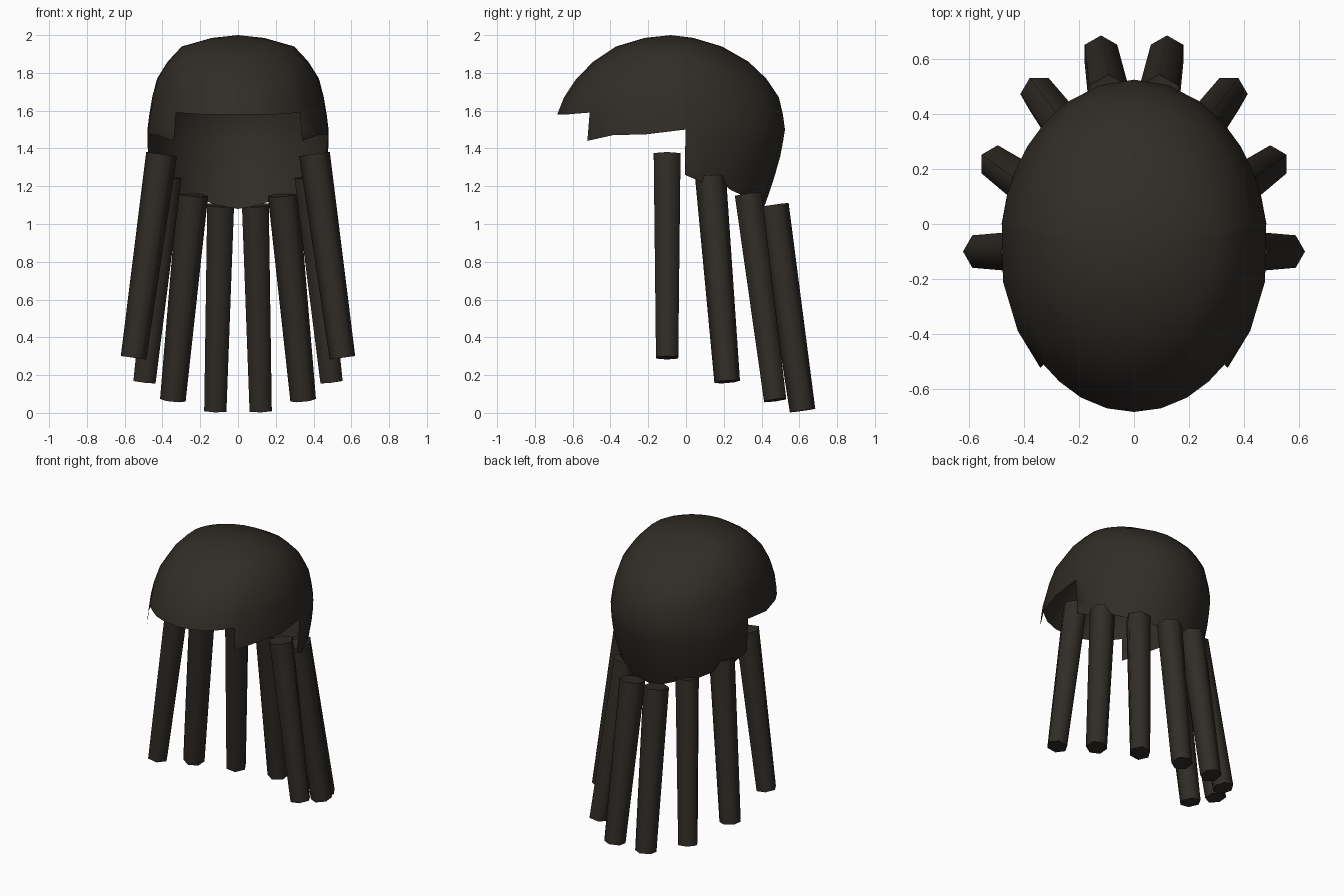
import bpy, bmesh
from math import sin, cos, radians, pi
from mathutils import Vector, Matrix

if "Cube" in bpy.data.objects:
    bpy.data.objects.remove(bpy.data.objects["Cube"])

mat = bpy.data.materials.new("dark_hair")
mat.diffuse_color = (0.03, 0.025, 0.02, 1)
mat.use_nodes = True
mat.node_tree.nodes["Principled BSDF"].inputs["Base Color"].default_value = mat.diffuse_color


def finish(bm, name, angle):
    me = bpy.data.meshes.new(name)
    bm.to_mesh(me)
    bm.free()
    ob = bpy.data.objects.new(name, me)
    bpy.context.collection.objects.link(ob)
    me.materials.append(mat)
    bpy.ops.object.select_all(action='DESELECT')
    ob.select_set(True)
    bpy.context.view_layer.objects.active = ob
    bpy.ops.object.shade_smooth_by_angle(angle=radians(angle))
    return ob


def lerp(table, z):
    # table of (z, value), z descending
    for (z0, v0), (z1, v1) in zip(table, table[1:]):
        if z >= z1:
            return v0 + (v1 - v0) * (z0 - z) / (z0 - z1)
    return table[-1][1]


# Scalp cap profiles: half width, front reach and back reach by height
CY = -0.08
side = [(2, 0), (1.985, .14), (1.94, .3), (1.86, .375), (1.77, .432), (1.64, .466),
        (1.47, .487), (1.3, .475), (1.08, .43)]
front = [(2, 0), (1.985, .14), (1.94, .29), (1.86, .41), (1.77, .5), (1.71, .55), (1.58, .602), (1.44, .62)]
back = [(2, 0), (1.985, .12), (1.94, .27), (1.86, .41), (1.77, .505), (1.67, .572), (1.52, .607),
        (1.38, .585), (1.22, .54), (1.08, .49)]
rows = [1.985, 1.94, 1.86, 1.77, 1.67, 1.58, 1.5, 1.44, 1.36, 1.26, 1.16, 1.08]

# Hem height by angle: fringe, sideburn step, ear opening, nape
hem = [(-90, 1.58), (-78, 1.58), (-66, 1.58), (-55, 1.585), (-46, 1.59), (-45.5, 1.44),
       (-30, 1.47), (-12, 1.475), (7.3, 1.5), (7.8, 1.26), (18, 1.22), (27, 1.24),
       (37, 1.18), (48, 1.15), (60, 1.14), (75, 1.1), (90, 1.08)]
columns = hem + [(180 - a, z) for a, z in hem[-2:0:-1]]


def cap_point(a, z):
    a = radians(a)
    reach = back if sin(a) > 0 else front
    return Vector((lerp(side, z) * cos(a), CY + lerp(reach, z) * sin(a), z))


bm = bmesh.new()
crown = bm.verts.new((0, CY, 2))
grid = [[bm.verts.new(cap_point(a, max(z, low))) for z in rows] for a, low in columns]
for i, col in enumerate(grid):
    nxt = grid[(i + 1) % len(grid)]
    bm.faces.new((crown, col[0], nxt[0]))
    for j in range(len(rows) - 1):
        bm.faces.new((col[j], col[j + 1], nxt[j + 1], nxt[j]))
bmesh.ops.remove_doubles(bm, verts=bm.verts, dist=0.0005)
bmesh.ops.recalc_face_normals(bm, faces=bm.faces)
finish(bm, "hair_cap", 60)

# Hanging locks: tapered six-sided prisms, one corner turned outwards
locks = [((.405, -.1, 1.37), (.553, -.1, .292), 0),
         ((.37, .13, 1.25), (.495, .218, .165), 30),
         ((.24, .33, 1.155), (.345, .472, .067), 60),
         ((.092, .462, 1.10), (.12, .617, .012), 90)]


def lock(name, top, bottom, turn):
    top, bottom = Vector(top), Vector(bottom)
    axis = (top - bottom).normalized()
    out = Vector((cos(turn), sin(turn), 0))
    out = (out - axis * out.dot(axis)).normalized()
    across = axis.cross(out)
    bm = bmesh.new()
    rings = [[bm.verts.new(c + r * (out * cos(k * pi / 3) + across * sin(k * pi / 3)))
              for k in range(6)] for c, r in ((bottom, .068), (top, .082))]
    lo, hi = rings
    for k in range(6):
        n = (k + 1) % 6
        bm.faces.new((lo[k], lo[n], hi[n], hi[k]))
    bm.faces.new(lo[::-1])
    bm.faces.new(hi)
    finish(bm, name, 65)


for i, (top, bottom, turn) in enumerate(locks):
    for s, label in ((1, "right"), (-1, "left")):
        angle = radians(turn if s > 0 else 180 - turn)
        lock(f"lock_{label}_{i + 1}", (s * top[0], *top[1:]), (s * bottom[0], *bottom[1:]), angle)
